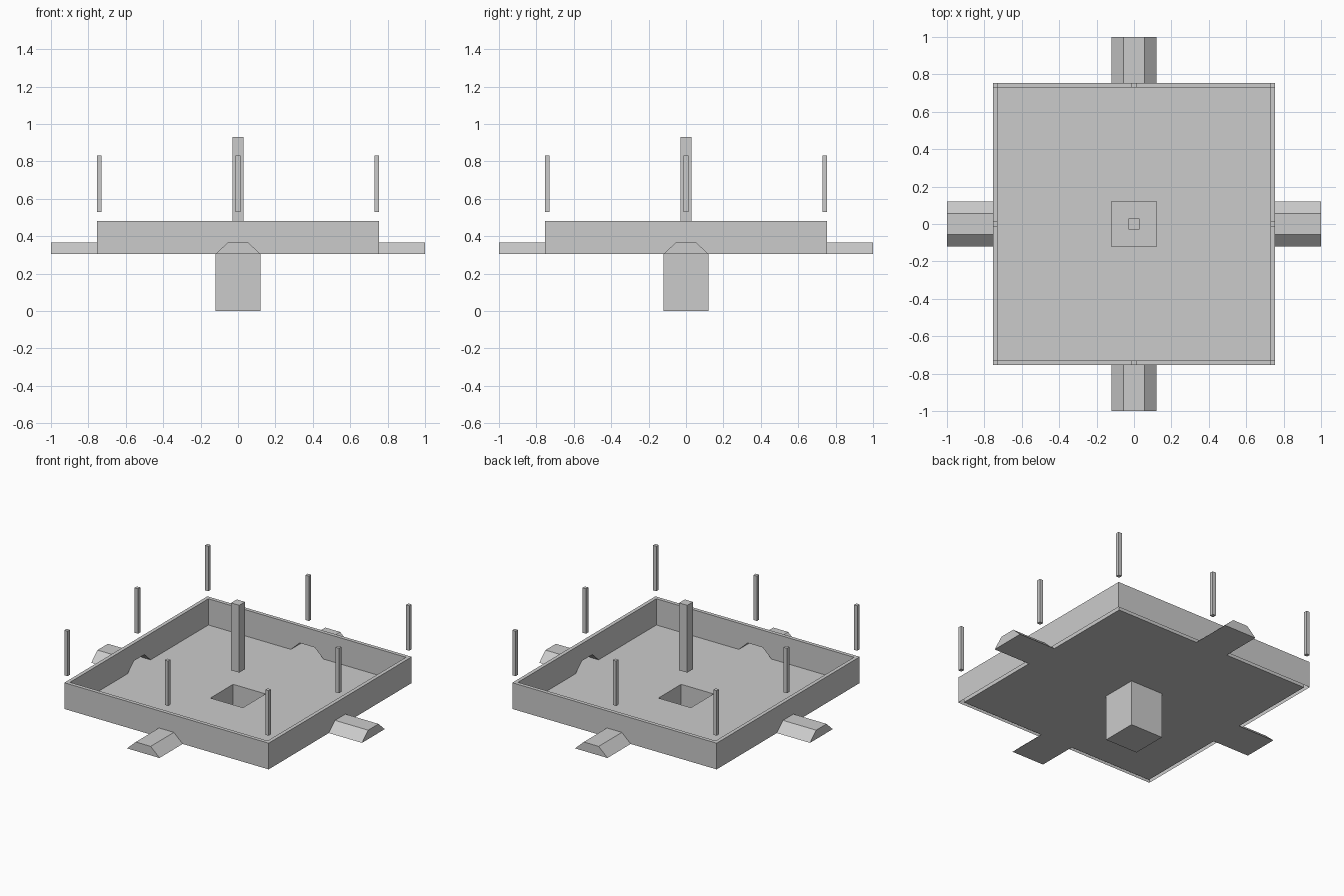
import bpy, bmesh
from mathutils import Matrix, Vector
from math import pi

if "Cube" in bpy.data.objects:
    bpy.data.objects.remove(bpy.data.objects["Cube"])

OUT, INN = 0.755, 0.73            # outer and inner wall planes
LOW, TOP = 0.305, 0.48            # tray floor and rim heights
PIT = 0.12                        # half width of pit and spouts
SPOUT = [(-PIT, LOW), (-0.055, 0.365), (0.055, 0.365), (PIT, LOW)]


def build(name, faces, turns=4, extra=()):
    """Mesh from faces on the front side, repeated around z."""
    bm = bmesh.new()
    for k in range(turns):
        rot = Matrix.Rotation(k * pi / 2, 3, 'Z')
        for f in faces:
            bm.faces.new([bm.verts.new(rot @ Vector(p)) for p in f])
    for f in extra:
        bm.faces.new([bm.verts.new(p) for p in f])
    bmesh.ops.remove_doubles(bm, verts=bm.verts, dist=0.0005)
    me = bpy.data.meshes.new(name)
    bm.to_mesh(me)
    bm.free()
    ob = bpy.data.objects.new(name, me)
    bpy.context.collection.objects.link(ob)
    return ob


def wall(d):
    """Upright wall at y = -d with the spout opening cut from its foot."""
    pts = [(-d, LOW)] + SPOUT + [(d, LOW), (d, TOP), (-d, TOP)]
    return [(x, -d, z) for x, z in pts]


def box(name, x, y, w, z0, z1):
    bpy.ops.mesh.primitive_cube_add(size=1, location=(x, y, (z0 + z1) / 2))
    ob = bpy.context.object
    ob.name = name
    ob.scale = (w, w, z1 - z0)
    return ob


# Tray: outer walls, rim, inner walls and floor around the pit
rim = [(-OUT, -OUT, TOP), (OUT, -OUT, TOP), (INN, -INN, TOP), (-INN, -INN, TOP)]
floor = [(-INN, -INN, LOW), (INN, -INN, LOW), (PIT, -PIT, LOW), (-PIT, -PIT, LOW)]
build("tray", [wall(OUT), rim, wall(INN)[::-1], floor])

# Four hollow spouts with closed outer ends
strips = []
for a, b in zip(SPOUT, SPOUT[1:] + SPOUT[:1]):
    strips.append([(a[0], -INN, a[1]), (a[0], -1, a[1]), (b[0], -1, b[1]), (b[0], -INN, b[1])])
end_cap = [(x, -1, z) for x, z in SPOUT[::-1]]
build("spouts", strips + [end_cap])

# Square pit below the floor
side = [(-PIT, -PIT, 0), (PIT, -PIT, 0), (PIT, -PIT, LOW), (-PIT, -PIT, LOW)]
bottom = [(-PIT, -PIT, 0), (-PIT, PIT, 0), (PIT, PIT, 0), (PIT, -PIT, 0)]
build("pit", [side], extra=[bottom])

# Central post and the ring of small floating posts
box("centre_post", 0, 0, 0.06, TOP, 0.93)
mid = (OUT + INN) / 2
for i in (-1, 0, 1):
    for j in (-1, 0, 1):
        if i or j:
            box("rim_post", i * mid, j * mid, OUT - INN, 0.53, 0.83)
